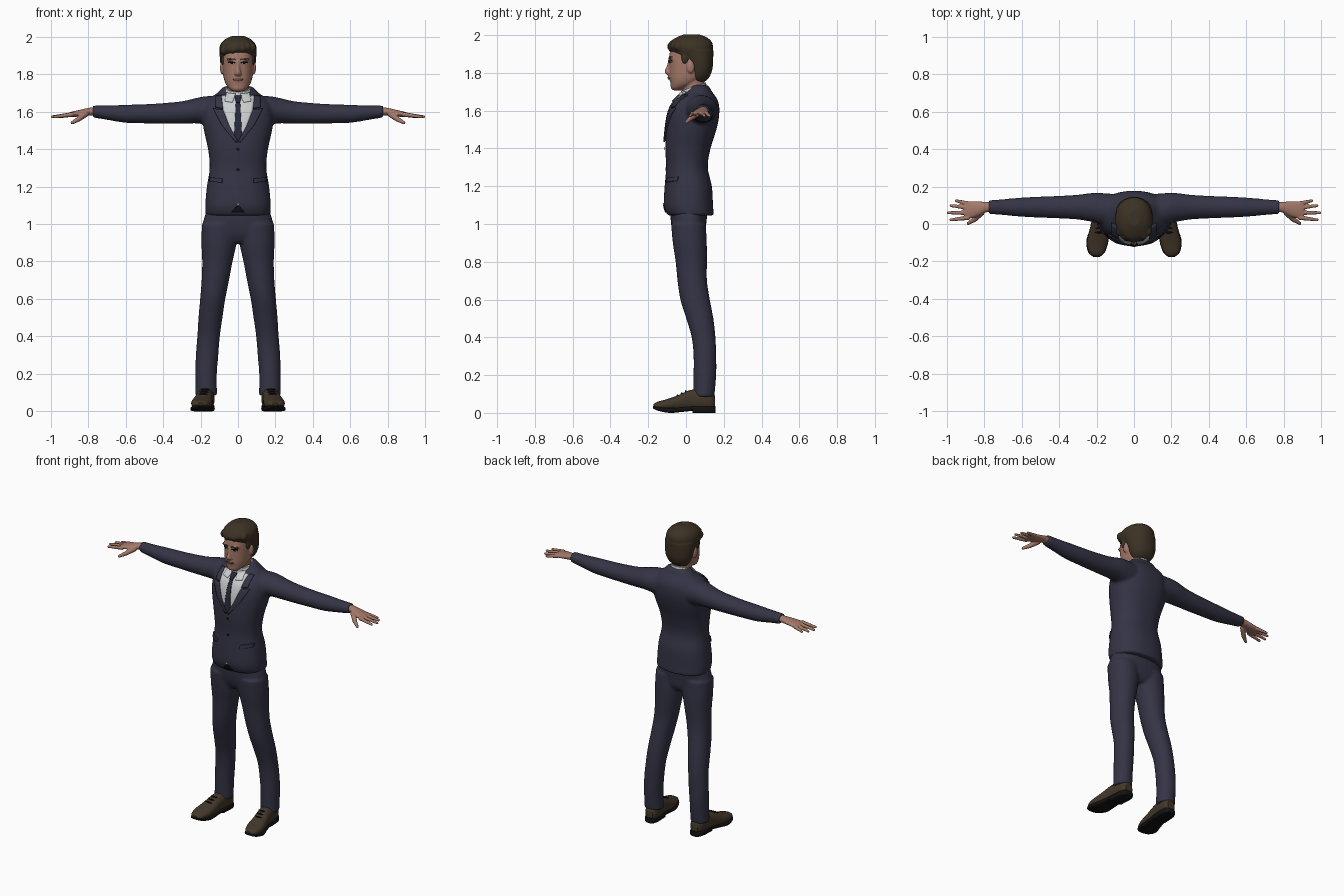
import bpy, bmesh, math
from mathutils import Matrix, Vector
from mathutils.bvhtree import BVHTree

cube = bpy.data.objects.get("Cube")
if cube:
    bpy.data.objects.remove(cube, do_unlink=True)


def material(name, r, g, b):
    m = bpy.data.materials.new(name)
    m.use_nodes = True
    m.diffuse_color = (r, g, b, 1)
    for node in m.node_tree.nodes:
        if node.type == 'BSDF_PRINCIPLED':
            node.inputs["Base Color"].default_value = (r, g, b, 1)
            node.inputs["Roughness"].default_value = 0.8
    return m


SUIT = material("navy suit", .034, .034, .06)
TIE = material("dark navy tie", .02, .022, .045)
SHIRT = material("white shirt", .6, .62, .62)
SKIN = material("skin", .37, .19, .14)
LIPS = material("lips", .24, .1, .08)
HAIR = material("brown hair", .045, .032, .018)
LEATHER = material("brown leather", .055, .038, .022)
BLACK = material("black", .006, .006, .006)
WHITE = material("eye white", .5, .48, .46)


def loft(bm, keys, axis=2, p=2.0, n=32, steps=4, tilt=0.0):
    """Skin superellipse rings (position, centre a, centre b, radius a, radius b)."""
    rows = []
    for i in range(len(keys) - 1):
        k = [keys[max(0, min(len(keys) - 1, i + d))] for d in (-1, 0, 1, 2)]
        for j in range(steps):
            t = j / steps
            rows.append([b + t / 2 * (c - a + t * (2*a - 5*b + 4*c - d + t * (3*b - a - 3*c + d)))
                         for a, b, c, d in zip(*k)])
    rows.append(list(keys[-1]))
    rings = []
    for pos, ca, cb, ra, rb in rows:
        ring = []
        for j in range(n):
            c, s = math.cos(math.tau * j / n), math.sin(math.tau * j / n)
            a = ca + max(ra, .002) * math.copysign(abs(c) ** (2 / p), c)
            b = cb + max(rb, .002) * math.copysign(abs(s) ** (2 / p), s)
            co = [(pos, a, b), (a, pos, b), (a, b, pos + tilt * (b - cb))][axis]
            ring.append(bm.verts.new(co))
        rings.append(ring)
    for r0, r1 in zip(rings, rings[1:]):
        for j in range(n):
            bm.faces.new((r0[j], r0[(j + 1) % n], r1[(j + 1) % n], r1[j]))
    bm.faces.new(rings[0])
    bm.faces.new(rings[-1])


def ball(bm, centre, radii):
    m = Matrix.Translation(centre) @ Matrix.Diagonal((*radii, 1))
    bmesh.ops.create_uvsphere(bm, u_segments=20, v_segments=12, radius=1, matrix=m)


def finger(bm, a, b, r0, r1):
    a, b = Vector(a), Vector(b)
    m = Matrix.Translation((a + b) / 2) @ (b - a).to_track_quat('Z', 'Y').to_matrix().to_4x4()
    bmesh.ops.create_cone(bm, cap_ends=True, segments=12, radius1=r0, radius2=r1,
                          depth=(b - a).length, matrix=m)
    ball(bm, b, (r1, r1, r1))


def finish(name, bm, mat, side=1, voxel=0.0, soften=3):
    """Make the object; voxel blends overlapping volumes into one skin."""
    bmesh.ops.scale(bm, vec=(side, 1, 1), verts=bm.verts)
    bmesh.ops.recalc_face_normals(bm, faces=bm.faces)
    mesh = bpy.data.meshes.new(name)
    bm.to_mesh(mesh)
    bm.free()
    ob = bpy.data.objects.new(name, mesh)
    bpy.context.collection.objects.link(ob)
    mesh.materials.append(mat)
    bpy.ops.object.select_all(action='DESELECT')
    ob.select_set(True)
    bpy.context.view_layer.objects.active = ob
    bpy.ops.object.shade_smooth_by_angle(angle=math.radians(45))
    if voxel:
        r = ob.modifiers.new("Blend", 'REMESH')
        r.mode, r.voxel_size, r.use_smooth_shade = 'VOXEL', voxel, True
        s = ob.modifiers.new("Soften", 'SMOOTH')
        s.factor, s.iterations = .5, soften
    return ob


def surface(*obs):
    bpy.context.view_layer.update()
    dg = bpy.context.evaluated_depsgraph_get()
    return [BVHTree.FromObject(o, dg) for o in obs]


def plate(name, left, right, mat, targets, side=1, lift=.002, thick=.006, rows=6, cols=6):
    """Thin sheet between two (x, z) outlines, draped on the front of the targets."""
    bm = bmesh.new()
    grid = []
    count = (len(left) - 1) * rows
    for i in range(count + 1):
        k = min(i // rows, len(left) - 2)
        t = i / rows - k
        l = Vector(left[k]).lerp(Vector(left[k + 1]), t)
        r = Vector(right[k]).lerp(Vector(right[k + 1]), t)
        line = []
        for j in range(cols + 1):
            x, z = l.lerp(r, j / cols)
            hits = [tree.ray_cast(Vector((x * side, -1, z)), Vector((0, 1, 0)))[0] for tree in targets]
            y = min([h.y for h in hits if h] or [0])
            line.append(bm.verts.new((x, y - lift, z)))
        grid.append(line)
    for a, b in zip(grid, grid[1:]):
        for j in range(cols):
            bm.faces.new((a[j], a[j + 1], b[j + 1], b[j]))
    bmesh.ops.remove_doubles(bm, verts=bm.verts, dist=.0001)
    ob = finish(name, bm, mat, side)
    s = ob.modifiers.new("Thickness", 'SOLIDIFY')
    s.thickness, s.offset = thick, 0


def oval(name, x, z, w, h, mat, targets, side=1, lift=.002):
    arc = [math.pi * i / 8 for i in range(9)]
    plate(name, [(x - w * math.sin(a), z + h * math.cos(a)) for a in arc],
          [(x + w * math.sin(a), z + h * math.cos(a)) for a in arc],
          mat, targets, side, lift, .003, 1, 4)


SIDES = (("left", 1), ("right", -1))

# Jacket: body and both sleeves blended together
bm = bmesh.new()
loft(bm, [(1.045, 0, .025, .172, .122), (1.1, 0, .013, .175, .13), (1.2, 0, .012, .166, .125),
          (1.3, 0, .005, .151, .11), (1.4, 0, .01, .16, .12), (1.5, 0, .028, .182, .133),
          (1.57, 0, .04, .19, .135), (1.63, 0, .05, .18, .125), (1.67, 0, .06, .15, .1),
          (1.7, 0, .068, .11, .07), (1.735, 0, .072, .075, .046)], p=2.3, n=48)
for _, s in SIDES:
    loft(bm, [(s * x, y, z, a, b) for x, y, z, a, b in (
        (.1, .075, 1.6, .085, .083), (.17, .08, 1.605, .085, .077), (.22, .088, 1.605, .078, .068),
        (.3, .09, 1.595, .066, .06), (.4, .09, 1.59, .06, .055), (.5, .09, 1.588, .056, .051),
        (.6, .09, 1.588, .051, .048), (.7, .09, 1.594, .042, .038), (.775, .09, 1.6, .036, .032))], axis=0)
jacket = finish("jacket", bm, SUIT, voxel=.009)

# Trousers: hips and both legs blended together
bm = bmesh.new()
loft(bm, [(.9, 0, .02, .1, .06), (.94, 0, .018, .175, .083), (1, 0, .014, .188, .093),
          (1.08, 0, .016, .165, .1)], p=2.3)
for _, s in SIDES:
    loft(bm, [(z, s * x, y, a, b) for z, x, y, a, b in (
        (.085, .17, .095, .058, .055), (.2, .17, .1, .057, .06), (.3, .165, .1, .06, .06),
        (.4, .157, .093, .06, .063), (.5, .147, .073, .064, .072), (.6, .135, .048, .067, .078),
        (.7, .121, .033, .073, .078), (.8, .11, .028, .081, .083), (.9, .101, .02, .094, .09),
        (1, .095, .013, .098, .092))], p=2.1)
finish("trousers", bm, SUIT, voxel=.009)

# Shirt collar, higher at the back
bm = bmesh.new()
loft(bm, [(1.655, 0, .04, .086, .072), (1.7, 0, .04, .075, .069), (1.727, 0, .04, .067, .066)], tilt=.35)
collar = finish("shirt_collar", bm, SHIRT)

# Shirt front, tie and lapels draped over the chest
chest = surface(jacket, collar)
opening = [(0, 1.44), (.045, 1.52), (.08, 1.61), (.09, 1.685)]
plate("shirt_front", [(-x, z) for x, z in opening], opening, SHIRT, chest, rows=8, cols=12)
blade = [(0, 1.44), (.021, 1.475), (.011, 1.655)]
plate("tie", [(-x, z) for x, z in blade], blade, TIE, chest, lift=.006)
knot = [(.01, 1.648), (.02, 1.685)]
plate("tie_knot", [(-x, z) for x, z in knot], knot, TIE, chest, lift=.011, thick=.009)
for word, s in SIDES:
    plate(word + "_lapel", opening[:3], [(.012, 1.435), (.088, 1.53), (.132, 1.615)], SUIT, chest, s, .006, .009)
    plate(word + "_lapel_collar", [(.08, 1.615), (.088, 1.685)], [(.118, 1.622), (.118, 1.682)],
          SUIT, chest, s, .006, .009)
    plate(word + "_collar_wing", [(.012, 1.695), (.03, 1.648)], [(.062, 1.7), (.07, 1.655)],
          SHIRT, chest, s, .006, .006)
    plate(word + "_pocket_flap", [(.085, 1.22), (.085, 1.242)], [(.15, 1.228), (.15, 1.25)],
          SUIT, chest, s, .004, .009)
for i, z in enumerate((1.4, 1.29)):
    oval("button_%d" % (i + 1), 0, z, .008, .008, BLACK, chest)
plate("belt_gap", [(0, 1.104), (-.035, 1.062)], [(0, 1.104), (.035, 1.062)], BLACK, chest)
plate("shirt_tip", [(0, 1.112), (-.008, 1.1)], [(0, 1.112), (.008, 1.1)], SHIRT, chest, lift=.003)

# Head: skull, neck, nose, brows and ears blended together
bm = bmesh.new()
loft(bm, [(1.708, 0, -.048, .026, .022), (1.72, 0, -.038, .044, .042), (1.742, 0, -.016, .063, .066),
          (1.77, 0, .002, .074, .089), (1.8, 0, .012, .079, .1), (1.84, 0, .018, .082, .107),
          (1.88, 0, .02, .083, .11), (1.92, 0, .022, .08, .104), (1.96, 0, .025, .06, .08),
          (1.98, 0, .025, .035, .05)], p=2.2)
loft(bm, [(1.62, 0, .045, .057, .058), (1.72, 0, .04, .058, .06), (1.8, 0, .035, .06, .06)])
loft(bm, [(1.787, 0, -.082, .013, .015), (1.8, 0, -.09, .019, .021), (1.812, 0, -.092, .015, .021),
          (1.84, 0, -.087, .01, .014), (1.872, 0, -.08, .012, .014)], n=16)
ball(bm, (0, -.078, 1.775), (.026, .018, .013))
ball(bm, (0, -.062, 1.727), (.024, .018, .014))
for _, s in SIDES:
    ball(bm, (s * .033, -.074, 1.878), (.028, .016, .007))
    ball(bm, (s * .086, .024, 1.832), (.01, .02, .033))
head = finish("head", bm, SKIN, voxel=.005, soften=2)

# Painted face
face = surface(head)
for word, s in SIDES:
    oval(word + "_eye", .033, 1.859, .016, .006, WHITE, face, s)
    oval(word + "_iris", .033, 1.859, .007, .006, BLACK, face, s, .004)
    plate(word + "_lash", [(.015, 1.86), (.017, 1.865)], [(.051, 1.86), (.049, 1.867)], BLACK, face, s, thick=.004)
    plate(word + "_eyebrow", [(.014, 1.874), (.014, 1.881)], [(.057, 1.878), (.054, 1.885)],
          HAIR, face, s, thick=.004)
oval("mouth", 0, 1.772, .027, .007, LIPS, face)

# Hair: crown, nape and swept fringe blended together
bm = bmesh.new()
loft(bm, [(1.885, 0, .04, .088, .095), (1.905, 0, .03, .096, .105), (1.935, 0, .026, .1, .117),
          (1.965, 0, .026, .09, .11), (1.988, 0, .03, .066, .08), (2.004, 0, .03, .03, .04)], p=2.1)
loft(bm, [(1.755, 0, .068, .052, .034), (1.78, 0, .07, .074, .055), (1.82, 0, .074, .088, .066),
          (1.87, 0, .064, .096, .08), (1.92, 0, .045, .099, .1)], p=2.1)
for i in range(7):
    x = -.075 + .025 * i
    ball(bm, (x, -.072 + 6 * x * x, 1.935 + .005 * (i % 2) + .1 * x), (.02, .028, .026))
for _, s in SIDES:
    ball(bm, (s * .078, -.005, 1.88), (.012, .02, .035))
finish("hair", bm, HAIR, voxel=.006, soften=2)

# Hands and shoes
for word, s in SIDES:
    bm = bmesh.new()
    loft(bm, [(.75, .09, 1.6, .026, .022), (.79, .09, 1.6, .028, .021), (.84, .08, 1.592, .041, .018),
              (.88, .075, 1.586, .046, .015), (.905, .074, 1.583, .042, .011)], axis=0)
    for y0, x1, y1 in ((.034, .978, .022), (.06, .992, .06), (.086, .977, .098), (.108, .948, .124)):
        finger(bm, (.88, y0, 1.585), (x1, y1, 1.572), .013, .008)
    finger(bm, (.81, .065, 1.59), (.85, .025, 1.56), .018, .014)
    finger(bm, (.85, .025, 1.56), (.885, .003, 1.54), .014, .009)
    finish(word + "_hand", bm, SKIN, s, voxel=.0045, soften=2)

    bm = bmesh.new()
    loft(bm, [(-.172, .2, .036, .018, .01), (-.15, .2, .038, .041, .021), (-.1, .195, .043, .055, .03),
              (-.04, .187, .052, .052, .042), (.02, .178, .065, .046, .055), (.08, .172, .068, .046, .057),
              (.13, .168, .06, .041, .05), (.153, .167, .055, .025, .035)], axis=1, p=2.3)
    finish(word + "_shoe", bm, LEATHER, s)

    bm = bmesh.new()
    loft(bm, [(-.176, .2, .031, .016, .006), (-.15, .2, .022, .045, .01), (-.09, .195, .013, .059, .013),
              (-.03, .185, .017, .052, .013), (.04, .175, .024, .046, .012)], axis=1, p=4)
    loft(bm, [(.035, .174, .018, .046, .018), (.11, .17, .018, .046, .018), (.145, .168, .018, .036, .018),
              (.156, .167, .018, .022, .018)], axis=1, p=5)
    finish(word + "_sole", bm, BLACK, s)
    for i in range(3):
        bm = bmesh.new()
        ball(bm, (.185 - .004 * i, -.045 + .022 * i, .093 + .011 * i), (.024, .005, .005))
        finish("%s_lace_%d" % (word, i + 1), bm, BLACK, s)
